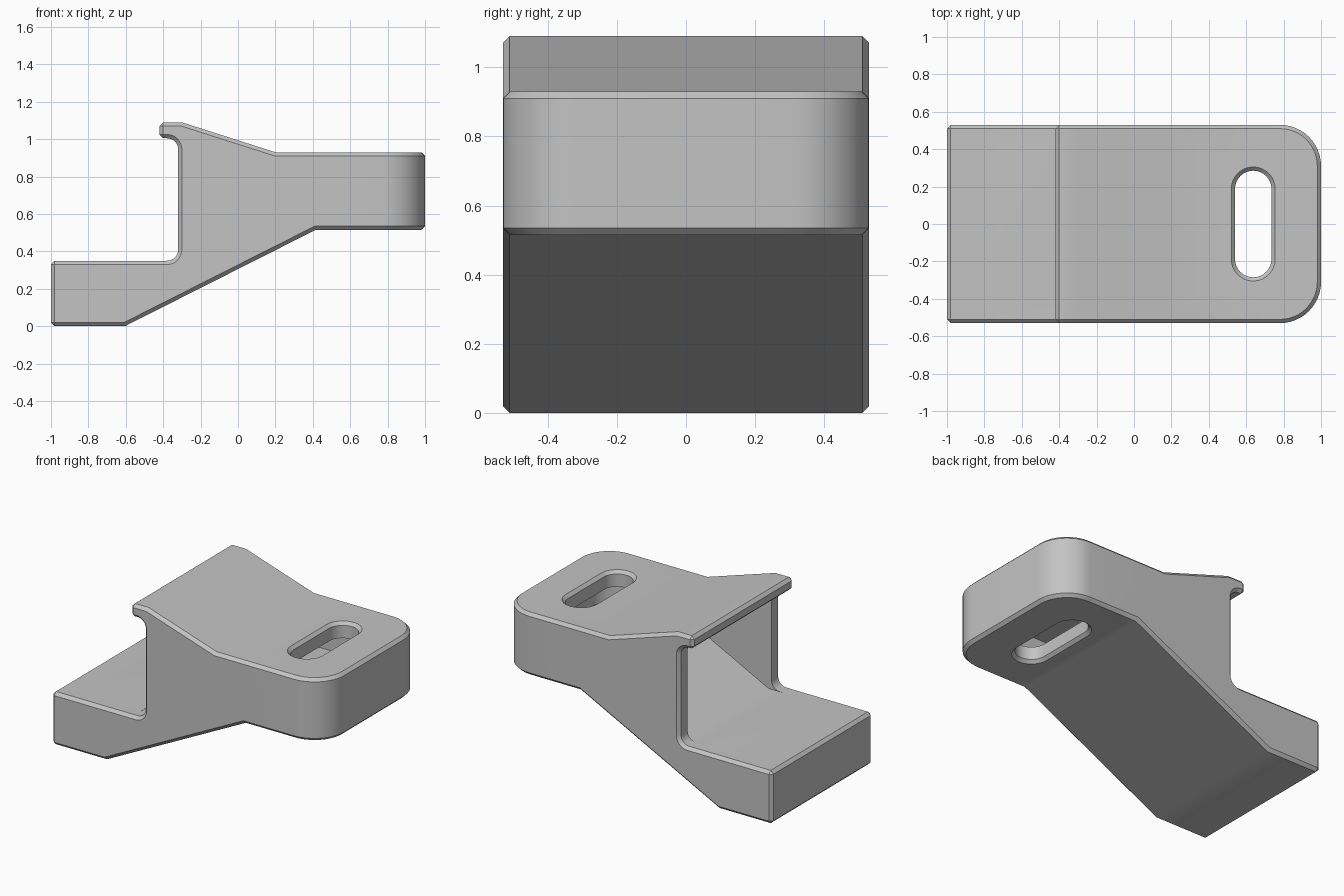
import bpy, bmesh, math

if "Cube" in bpy.data.objects:
    bpy.data.objects.remove(bpy.data.objects["Cube"])

W = 0.53          # half width of the block
CHAMFER = 0.02


def arc(cx, cz, r, a0, a1, n=8):
    return [(cx + r * math.cos(math.radians(a0 + (a1 - a0) * i / n)),
             cz + r * math.sin(math.radians(a0 + (a1 - a0) * i / n))) for i in range(n + 1)]


def finish(bm, name):
    bmesh.ops.recalc_face_normals(bm, faces=bm.faces[:])
    mesh = bpy.data.meshes.new(name)
    bm.to_mesh(mesh)
    bm.free()
    ob = bpy.data.objects.new(name, mesh)
    bpy.context.collection.objects.link(ob)
    return ob


def skin(bm, rings):
    """Join matching vertex rings into a closed solid."""
    n = len(rings[0])
    for a, b in zip(rings, rings[1:]):
        for i in range(n):
            j = (i + 1) % n
            bm.faces.new((a[i], a[j], b[j], b[i]))
    bm.faces.new(rings[0])
    bm.faces.new(rings[-1][::-1])


def side_prism(name, profile, half, end_x, radius):
    """Side profile extruded across y, with the upright corners at end_x rounded."""
    bm = bmesh.new()
    skin(bm, [[bm.verts.new((x, y, z)) for x, z in profile] for y in (-half, half)])
    corners = [e for e in bm.edges
               if all(abs(v.co.x - end_x) < 1e-4 for v in e.verts)
               and abs(e.verts[0].co.y - e.verts[1].co.y) < 1e-4]
    bmesh.ops.bevel(bm, geom=corners, offset=radius, segments=12, profile=0.5, affect='EDGES')
    return finish(bm, name)


# Bracket body: foot, web, overhanging lip and head in one profile
outline = ([(-1, 0), (-0.605, 0), (0.415, 0.515), (1, 0.515), (1, 0.93), (0.2, 0.93),
            (-0.3, 1.09), (-0.42, 1.09), (-0.42, 1.005)]
           + arc(-0.38, 0.945, 0.06, 90, 0)
           + arc(-0.38, 0.41, 0.06, 0, -90)
           + [(-1, 0.35)])
body = side_prism("bracket_body", outline, W, 1, 0.22)

# Hollow interior, open toward the foot
hollow = [(-0.4, 0.349), (-0.3, 0.349), (0.24, 0.62), (0.91, 0.62),
          (0.91, 0.825), (0.19, 0.825), (-0.3, 0.985), (-0.4, 0.985)]
cavity = side_prism("cavity_cutter", hollow, W - 0.09, 0.91, 0.13)

# Slot through the head, flared at both ends for its chamfered rims
bm = bmesh.new()
rings = []
for z, grow in ((0.505, 0.03), (0.535, 0), (0.91, 0), (0.94, 0.03)):
    r = 0.0975 + grow
    pts = arc(0, 0.1875, r, 0, 180, 16) + arc(0, -0.1875, r, 180, 360, 16)
    rings.append([bm.verts.new((0.6375 + x, y, z)) for x, y in pts])
skin(bm, rings)
slot = finish(bm, "slot_cutter")

# Chamfer the outside edges, then cut
bev = body.modifiers.new("chamfer", 'BEVEL')
bev.width = CHAMFER
bev.segments = 1
bev.limit_method = 'ANGLE'
bev.angle_limit = math.radians(40)
for cutter in (cavity, slot):
    cutter.hide_render = True
    cut = body.modifiers.new(cutter.name, 'BOOLEAN')
    cut.operation = 'DIFFERENCE'
    cut.solver = 'EXACT'
    cut.object = cutter

bpy.ops.object.select_all(action='DESELECT')
body.select_set(True)
bpy.context.view_layer.objects.active = body
for name in [m.name for m in body.modifiers]:
    bpy.ops.object.modifier_apply(modifier=name)
for cutter in (cavity, slot):
    bpy.data.objects.remove(cutter)

# Plain grey finish
grey = bpy.data.materials.new("light_grey")
grey.diffuse_color = (0.55, 0.55, 0.55, 1)
grey.use_nodes = True
grey.node_tree.nodes["Principled BSDF"].inputs["Base Color"].default_value = grey.diffuse_color
body.data.materials.clear()
body.data.materials.append(grey)
bpy.ops.object.shade_smooth_by_angle(angle=math.radians(30))
